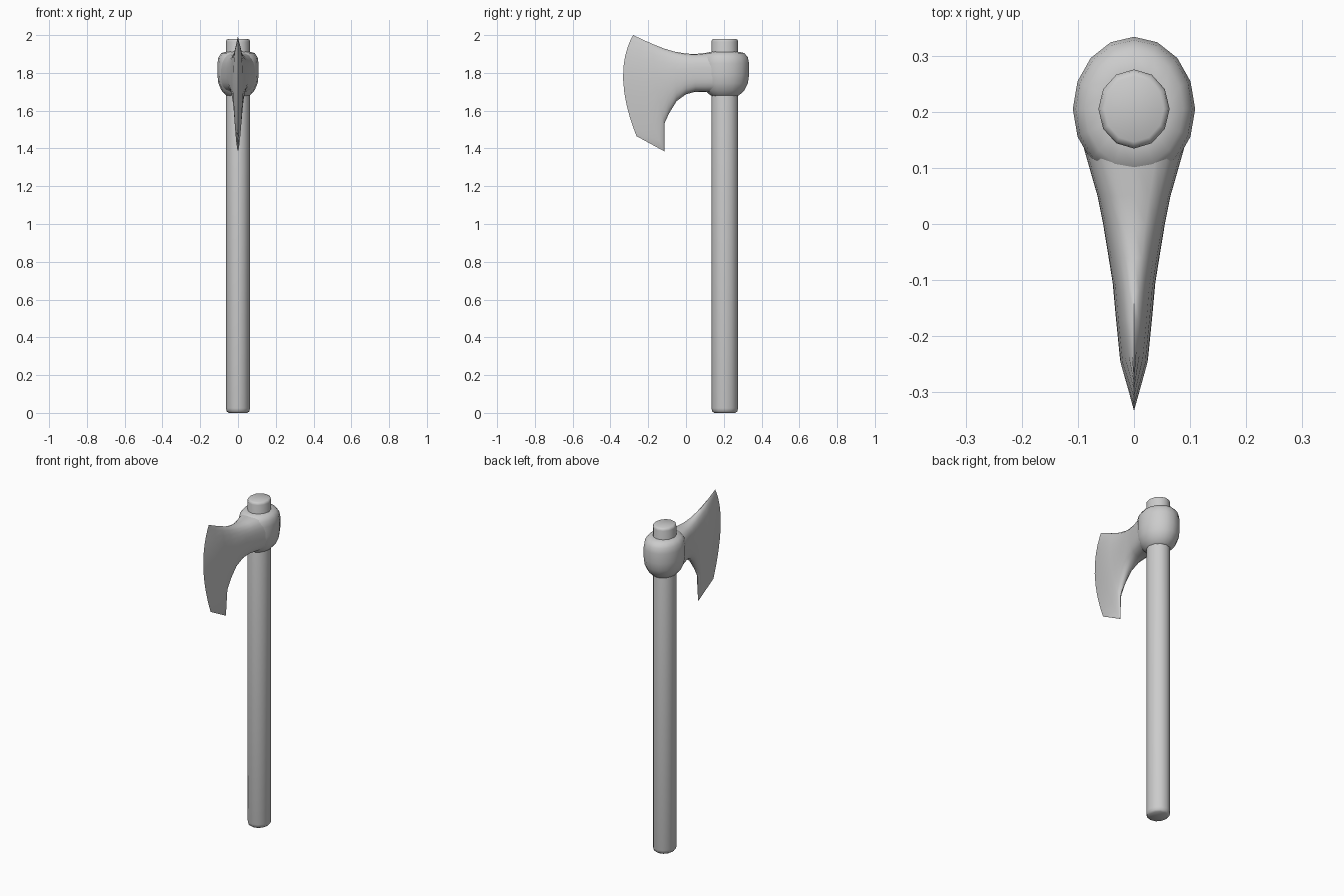
import bpy, bmesh, math

if "Cube" in bpy.data.objects:
    bpy.data.objects.remove(bpy.data.objects["Cube"])

EYE_Y = 0.205  # handle axis


def finish(name, bm, angle):
    bmesh.ops.remove_doubles(bm, verts=bm.verts, dist=0.0005)
    bmesh.ops.recalc_face_normals(bm, faces=bm.faces)
    mesh = bpy.data.meshes.new(name)
    bm.to_mesh(mesh)
    bm.free()
    ob = bpy.data.objects.new(name, mesh)
    bpy.context.collection.objects.link(ob)
    bpy.ops.object.select_all(action='DESELECT')
    ob.select_set(True)
    bpy.context.view_layer.objects.active = ob
    bpy.ops.object.shade_smooth_by_angle(angle=math.radians(angle))
    return ob


def loft(name, loops, angle):
    bm = bmesh.new()
    rings = [[bm.verts.new(p) for p in loop] for loop in loops]
    n = len(rings[0])
    for a, b in zip(rings, rings[1:]):
        for i in range(n):
            j = (i + 1) % n
            bm.faces.new((a[i], a[j], b[j], b[i]))
    bm.faces.new(rings[0])
    bm.faces.new(rings[-1])
    return finish(name, bm, angle)


def lathe(name, profile, sides, y_scale, angle):
    def ring(r, z):
        steps = [2 * math.pi * i / sides for i in range(sides)]
        return [(r * math.sin(a), EYE_Y + r * y_scale * math.cos(a), z) for a in steps]
    return loft(name, [ring(r, z) for r, z in profile], angle)


# Handle: slightly oval shaft with softened ends
lathe("handle", [(0.050, 0), (0.060, 0.008), (0.0635, 0.025), (0.0635, 1.965),
                 (0.061, 1.975), (0.053, 1.98)], 12, 1.11, 50)

# Eye: rounded collar around the handle
lathe("axe_eye", [(0.055, 1.675), (0.068, 1.685), (0.088, 1.708), (0.104, 1.745),
                  (0.109, 1.79), (0.109, 1.85), (0.104, 1.882), (0.088, 1.905),
                  (0.06, 1.912)], 16, 1.18, 60)

# Blade stations: top (y, z), middle (y, z), bottom (y, z), half thickness, roundness
STATIONS = [
    ((0.20, 1.908), (0.20, 1.80), (0.20, 1.690), 0.105, 3.0),
    ((0.13, 1.908), (0.13, 1.80), (0.13, 1.697), 0.088, 3.0),
    ((0.05, 1.900), (0.05, 1.80), (0.05, 1.700), 0.065, 2.8),
    ((0.00, 1.902), (0.00, 1.795), (0.00, 1.687), 0.055, 2.5),
    ((-0.06, 1.912), (-0.055, 1.785), (-0.05, 1.650), 0.046, 2.2),
    ((-0.12, 1.930), (-0.105, 1.770), (-0.09, 1.585), 0.038, 2.0),
    ((-0.17, 1.950), (-0.160, 1.760), (-0.115, 1.530), 0.033, 1.9),
    ((-0.22, 1.972), (-0.240, 1.750), (-0.115, 1.385), 0.025, 1.7),
    ((-0.28, 2.000), (-0.333, 1.765), (-0.262, 1.465), 0.0, 1.7),
]
STEPS = 12


def section(top, mid, bottom, width, power):
    right = []
    for i in range(STEPS + 1):
        t = (1 - math.cos(math.pi * i / STEPS)) / 2
        # parabola through the three side-view points
        y, z = (a * (1 - t) * (1 - 2 * t) + b * 4 * t * (1 - t) + c * t * (2 * t - 1)
                for a, b, c in zip(top, mid, bottom))
        x = width * max(0, 1 - abs(2 * t - 1) ** power) ** (1 / power)
        right.append((x, y, z))
    return right + [(-x, y, z) for x, y, z in right[-2:0:-1]]


# Bearded blade: thick at the eye, thinning to the cutting edge
bm = bmesh.new()
rings = [[bm.verts.new(p) for p in section(*s)] for s in STATIONS]
count = len(rings[0])
for a, b in zip(rings, rings[1:]):
    for i in range(count):
        j = (i + 1) % count
        bm.faces.new((a[i], a[j], b[j], b[i]))
bm.faces.new(rings[0])
finish("axe_blade", bm, 50)
